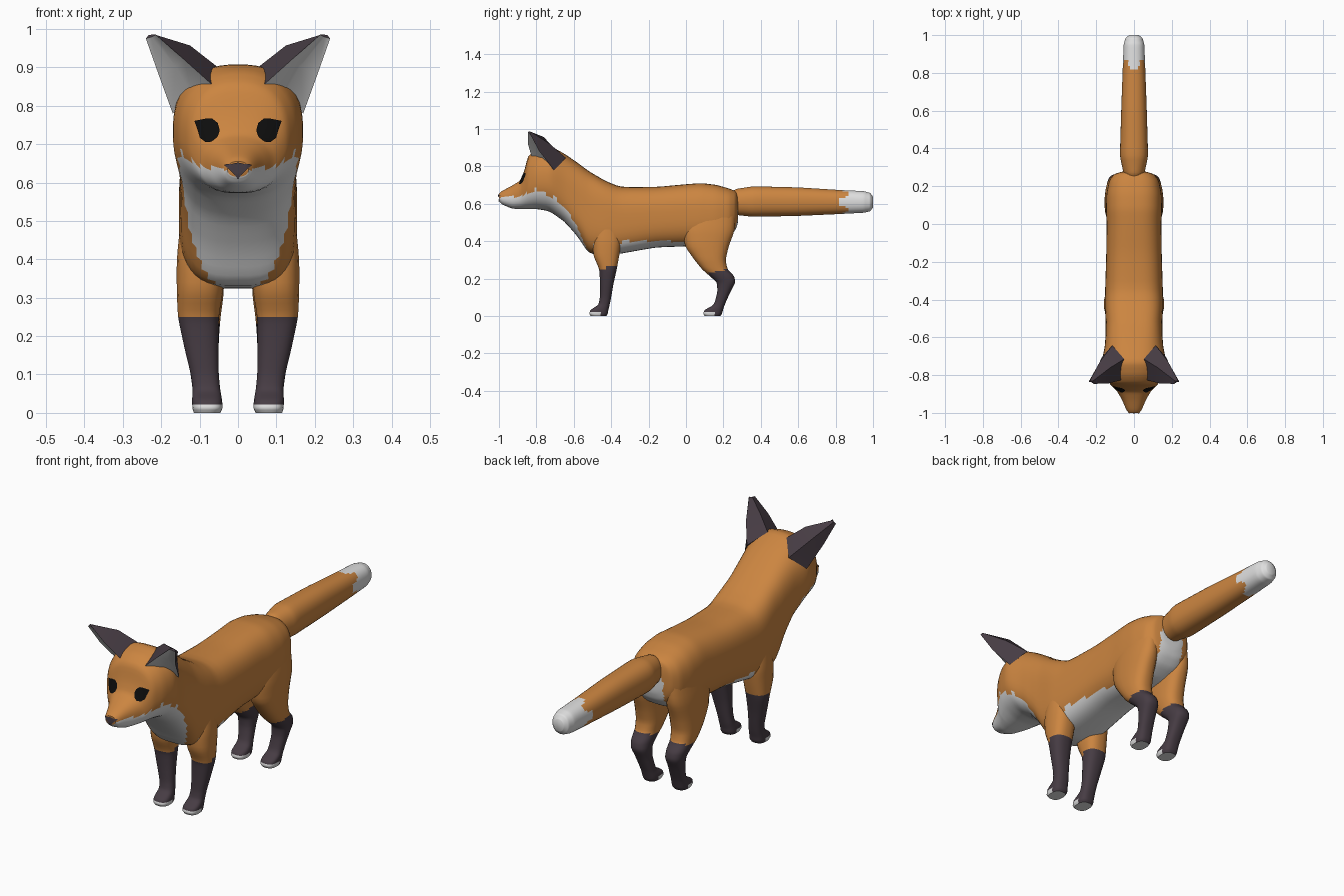
import bpy, bmesh, math
from mathutils import Vector
from mathutils.bvhtree import BVHTree

if "Cube" in bpy.data.objects:
    bpy.data.objects.remove(bpy.data.objects["Cube"])


def material(name, rgb):
    m = bpy.data.materials.new(name)
    m.diffuse_color = (*rgb, 1)
    m.use_nodes = True
    m.node_tree.nodes["Principled BSDF"].inputs["Base Color"].default_value = m.diffuse_color
    return m


MATS = [material("orange fur", (0.60, 0.235, 0.052)),
        material("white fur", (0.74, 0.74, 0.74)),
        material("dark fur", (0.062, 0.045, 0.057)),
        material("eye black", (0.004, 0.004, 0.004))]
ORANGE, WHITE, DARK, BLACK = range(4)


def finish(name, bm, rule, mirror=False, angle=45):
    """Colour faces by rule, then make the object."""
    bmesh.ops.recalc_face_normals(bm, faces=bm.faces[:])
    bm.normal_update()
    for f in bm.faces:
        if rule:
            f.material_index = rule(f.calc_center_median(), f.normal)
    mesh = bpy.data.meshes.new(name)
    bm.to_mesh(mesh)
    bm.free()
    for m in MATS:
        mesh.materials.append(m)
    obj = bpy.data.objects.new(name, mesh)
    bpy.context.collection.objects.link(obj)
    if mirror:
        mod = obj.modifiers.new("mirror", "MIRROR")
        mod.use_mirror_merge = False
    bpy.context.view_layer.objects.active = obj
    obj.select_set(True)
    bpy.ops.object.shade_smooth_by_angle(angle=math.radians(angle))
    obj.select_set(False)
    return obj


def loft(name, axis, stations, n, k, rule, mirror=False):
    """Skin rounded-box sections (t, x0, x1, b0, b1, exponent) along y or z."""
    rows = []
    for a, b in zip(stations, stations[1:]):
        rows += [[p + (q - p) * i / k for p, q in zip(a, b)] for i in range(k)]
    rows.append(list(stations[-1]))
    soft = [[(p + 2 * q + r) / 4 for p, q, r in zip(*rows[i - 1:i + 2])]
            for i in range(1, len(rows) - 1)]
    rows = [rows[0]] + soft + [rows[-1]]
    bm = bmesh.new()
    rings = []
    for t, x0, x1, b0, b1, e in rows:
        ring = []
        for j in range(n):
            th = 2 * math.pi * (j + 0.5) / n
            c, s = math.cos(th), math.sin(th)
            x = (x0 + x1) / 2 + (x1 - x0) / 2 * math.copysign(abs(c) ** (2 / e), c)
            b = (b0 + b1) / 2 + (b1 - b0) / 2 * math.copysign(abs(s) ** (2 / e), s)
            ring.append(bm.verts.new((x, t, b) if axis == "y" else (x, b, t)))
        rings.append(ring)
    for r, s in zip(rings, rings[1:]):
        for j in range(n):
            bm.faces.new((r[j], r[(j + 1) % n], s[(j + 1) % n], s[j]))
    bm.faces.new(rings[0])
    bm.faces.new(rings[-1])
    return finish(name, bm, rule, mirror)


def interp(table, t):
    for (a, p), (b, q) in zip(table, table[1:]):
        if t <= b:
            return p + (q - p) * (t - a) / (b - a)
    return table[-1][1]


# Head, neck and torso: y, half width, bottom, top, squareness
BODY = [(-1.0, .028, .615, .655, 2.2), (-.985, .040, .597, .668, 2.3),
        (-.93, .064, .574, .697, 2.4), (-.885, .090, .572, .725, 2.4),
        (-.865, .110, .572, .775, 2.4), (-.845, .130, .572, .855, 2.4),
        (-.80, .155, .572, .89, 2.3), (-.73, .172, .560, .912, 2.4),
        (-.65, .155, .505, .868, 2.7), (-.58, .15, .425, .82, 3.0),
        (-.52, .15, .335, .775, 3.3), (-.43, .155, .322, .722, 3.3),
        (-.35, .153, .333, .69, 3.0), (-.16, .147, .367, .69, 2.8),
        (.0, .145, .372, .705, 2.7), (.08, .148, .375, .711, 2.7),
        (.16, .146, .385, .702, 2.7), (.23, .132, .42, .682, 2.7),
        (.265, .105, .46, .668, 2.6), (.278, .06, .50, .65, 2.4),
        (.28, .01, .56, .60, 2.0)]
BIB = [(-1, .632), (-.88, .642), (-.8, .68), (-.7, .63), (-.62, .55),
       (-.53, .36), (-.5, .33)]


def body_colour(c, n):
    if c.y < -.5:
        return WHITE if c.z < interp(BIB, c.y) else ORANGE
    if c.y < 0:
        return WHITE if c.z < .40 and (n.z < -.5 or c.y > -.34) else ORANGE
    return WHITE if abs(c.x) < .065 and c.z < .58 and c.y > .06 else ORANGE


body = loft("body", "y", [(y, -w, w, b, t, e) for y, w, b, t, e in BODY],
            44, 4, body_colour)

# Tail with a zigzag white tip
TAIL = [(.24, .045, .555, .665, 2), (.27, .056, .54, .68, 2.1),
        (.36, .075, .53, .694, 2.3), (.60, .068, .535, .688, 2.3),
        (.82, .060, .545, .674, 2.3), (.95, .055, .552, .668, 2.3),
        (.985, .045, .560, .658, 2.2), (1.0, .026, .58, .638, 2)]


def tail_colour(c, n):
    th = math.atan2(c.z - .61, c.x)
    return WHITE if c.y > .84 - .03 * math.cos(4 * th) else ORANGE


loft("tail", "y", [(y, -w, w, b, t, e) for y, w, b, t, e in TAIL],
     32, 8, tail_colour)

# Legs: z, x range, y range, squareness
FRONT = [(0, .046, .115, -.510, -.425, 2.6), (.012, .040, .119, -.518, -.418, 2.8),
         (.032, .041, .120, -.512, -.415, 2.8), (.06, .046, .118, -.468, -.408, 2.5),
         (.10, .050, .123, -.460, -.400, 2.4), (.17, .051, .140, -.460, -.388, 2.4),
         (.25, .050, .157, -.463, -.370, 2.5), (.32, .038, .160, -.495, -.357, 2.5),
         (.40, .035, .160, -.500, -.345, 2.5), (.50, .045, .150, -.48, -.36, 2.3)]
HIND = [(0, .048, .115, .100, .185, 2.6), (.012, .042, .119, .092, .192, 2.8),
        (.032, .042, .120, .098, .198, 2.8), (.06, .048, .118, .150, .207, 2.5),
        (.13, .052, .128, .168, .238, 2.4), (.18, .050, .138, .165, .265, 2.4),
        (.215, .048, .145, .125, .257, 2.4), (.25, .045, .150, .085, .222, 2.5),
        (.30, .038, .155, .045, .212, 2.5), (.37, .034, .156, -.005, .228, 2.5),
        (.46, .034, .154, -.02, .262, 2.4), (.58, .045, .135, .02, .262, 2.2)]


def leg_colour(y_mid, base, slope):
    def rule(c, n):
        if n.z < -.7 and c.z < .015 or c.z < .022 and c.y < y_mid:
            return WHITE
        return DARK if c.z < base + slope * (c.y - y_mid) else ORANGE
    return rule


loft("front_legs", "z", FRONT, 24, 4, leg_colour(-.46, .25, .25), True)
loft("hind_legs", "z", HIND, 24, 4, leg_colour(.15, .235, .22), True)

# Ears: rings of inner edge, ridge, rear, outer edge and hollow, base to tip
EAR = [[(.062, -.825, .850), (.052, -.715, .900), (.115, -.642, .845),
        (.170, -.705, .780), (.120, -.765, .830)],
       [(.140, -.845, .920), (.125, -.760, .957), (.178, -.725, .918),
        (.207, -.785, .882), (.163, -.785, .903)],
       [(.214, -.846, .985), (.219, -.832, .986), (.233, -.828, .984),
        (.240, -.835, .975), (.226, -.837, .979)]]
bm = bmesh.new()
rings = [[bm.verts.new(p) for p in ring] for ring in EAR]
for r, s in zip(rings, rings[1:]):
    for j in range(5):
        f = bm.faces.new((r[j], r[(j + 1) % 5], s[(j + 1) % 5], s[j]))
        f.material_index = WHITE if j > 2 else DARK
bm.faces.new(rings[0]).material_index = DARK
bm.faces.new(rings[-1]).material_index = DARK
finish("ears", bm, None, True, 50)

# Eyes and nose: thin patches projected onto the face
tree = BVHTree.FromPolygons([v.co for v in body.data.vertices],
                            [tuple(p.vertices) for p in body.data.polygons])


def patch(name, outline, colour, mirror=False):
    pts = []
    for i, p in enumerate(outline):
        q = outline[(i + 1) % len(outline)]
        pts += [Vector(p).lerp(Vector(q), t / 4) for t in range(4)]
    mid = sum(pts, Vector((0, 0))) / len(pts)
    bm = bmesh.new()

    def vert(p):
        loc, nor, _, _ = tree.ray_cast(Vector((p.x, -2, p.y)), Vector((0, 1, 0)))
        if loc is None:
            loc, nor, _, _ = tree.find_nearest(Vector((p.x, -.99, p.y)))
        if nor.y > 0:
            nor = -nor
        return bm.verts.new(loc + nor * .004)
    rows = [[vert(mid.lerp(p, r / 4)) for p in pts] for r in range(1, 5)]
    centre, n = vert(mid), len(pts)
    for j in range(n):
        bm.faces.new((centre, rows[0][j], rows[0][(j + 1) % n]))
        for r, s in zip(rows, rows[1:]):
            bm.faces.new((r[j], s[j], s[(j + 1) % n], r[(j + 1) % n]))
    obj = finish(name, bm, lambda c, nn: colour, mirror)
    return obj


eye = [(.075 + .028 * math.cos(a * math.pi / 5), .735 + .032 * math.sin(a * math.pi / 5))
       for a in range(10)]
eye[1] = (.112, .760)
patch("eyes", eye, BLACK, True)
patch("nose", [(-.034, .645), (0, .652), (.034, .645), (0, .611)], DARK)
